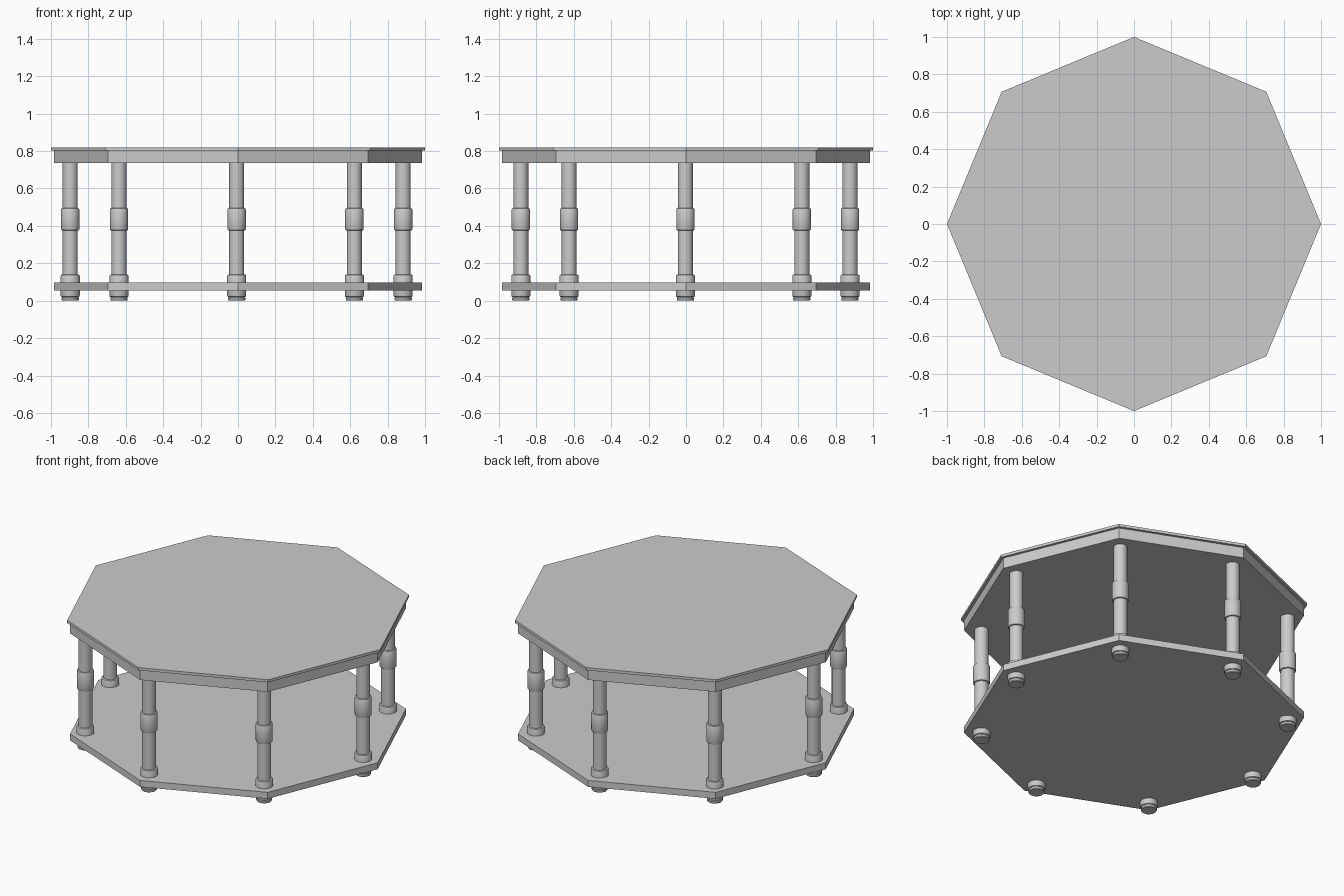
import bpy
import bmesh
from math import cos, sin, pi

cube = bpy.data.objects.get("Cube")
if cube:
    bpy.data.objects.remove(cube, do_unlink=True)

grey = bpy.data.materials.new("plain grey")
grey.use_nodes = True
colour = (0.6, 0.6, 0.6, 1)
grey.diffuse_color = colour
grey.node_tree.nodes["Principled BSDF"].inputs["Base Color"].default_value = colour


def lathe(name, profile, sides, location=(0, 0, 0), smooth=False):
    """Closed solid of revolution from (radius, height) points, bottom to top."""
    bm = bmesh.new()
    rings = [[bm.verts.new((r * cos(2 * pi * i / sides), r * sin(2 * pi * i / sides), z))
              for i in range(sides)] for r, z in profile]
    for low, high in zip(rings, rings[1:]):
        for i in range(sides):
            j = (i + 1) % sides
            bm.faces.new((low[i], low[j], high[j], high[i]))
    bm.faces.new(rings[0][::-1])
    bm.faces.new(rings[-1])
    mesh = bpy.data.meshes.new(name)
    bm.to_mesh(mesh)
    bm.free()
    mesh.materials.append(grey)
    obj = bpy.data.objects.new(name, mesh)
    obj.location = location
    bpy.context.collection.objects.link(obj)
    if smooth:
        bpy.ops.object.select_all(action="DESELECT")
        obj.select_set(True)
        bpy.context.view_layer.objects.active = obj
        bpy.ops.object.shade_smooth_by_angle(angle=pi / 6)
    return obj


def collar(radius, bottom, top, soft=0.008):
    """Profile of a band with softened edges."""
    return [(radius - soft, bottom), (radius - soft * 0.3, bottom + soft * 0.3),
            (radius, bottom + soft), (radius, top - soft),
            (radius - soft * 0.3, top - soft * 0.3), (radius - soft, top)]


# Octagonal boards
lathe("table_top", [(1.0, 0.803), (1.0, 0.82)], 8)
lathe("apron", [(0.983, 0.735), (0.983, 0.803)], 8)
lathe("lower_shelf", [(0.983, 0.055), (0.983, 0.096)], 8)

# Turned leg: foot, base collar, shaft, middle collar, shaft
SHAFT = 0.04
leg_profile = ([(0.043, 0), (0.046, 0.004), (0.046, 0.014), (0.043, 0.017)]
               + collar(0.051, 0.019, 0.14)
               + [(SHAFT, 0.14), (SHAFT, 0.375)]
               + collar(0.049, 0.375, 0.495)
               + [(SHAFT, 0.495), (SHAFT, 0.74)])

# Eight legs, one near each corner
for n in range(8):
    x = 0.89 * cos(n * pi / 4) - 0.007
    y = 0.88 * sin(n * pi / 4) - 0.003
    lathe(f"leg_{n + 1}", leg_profile, 32, (x, y, 0), smooth=True)
